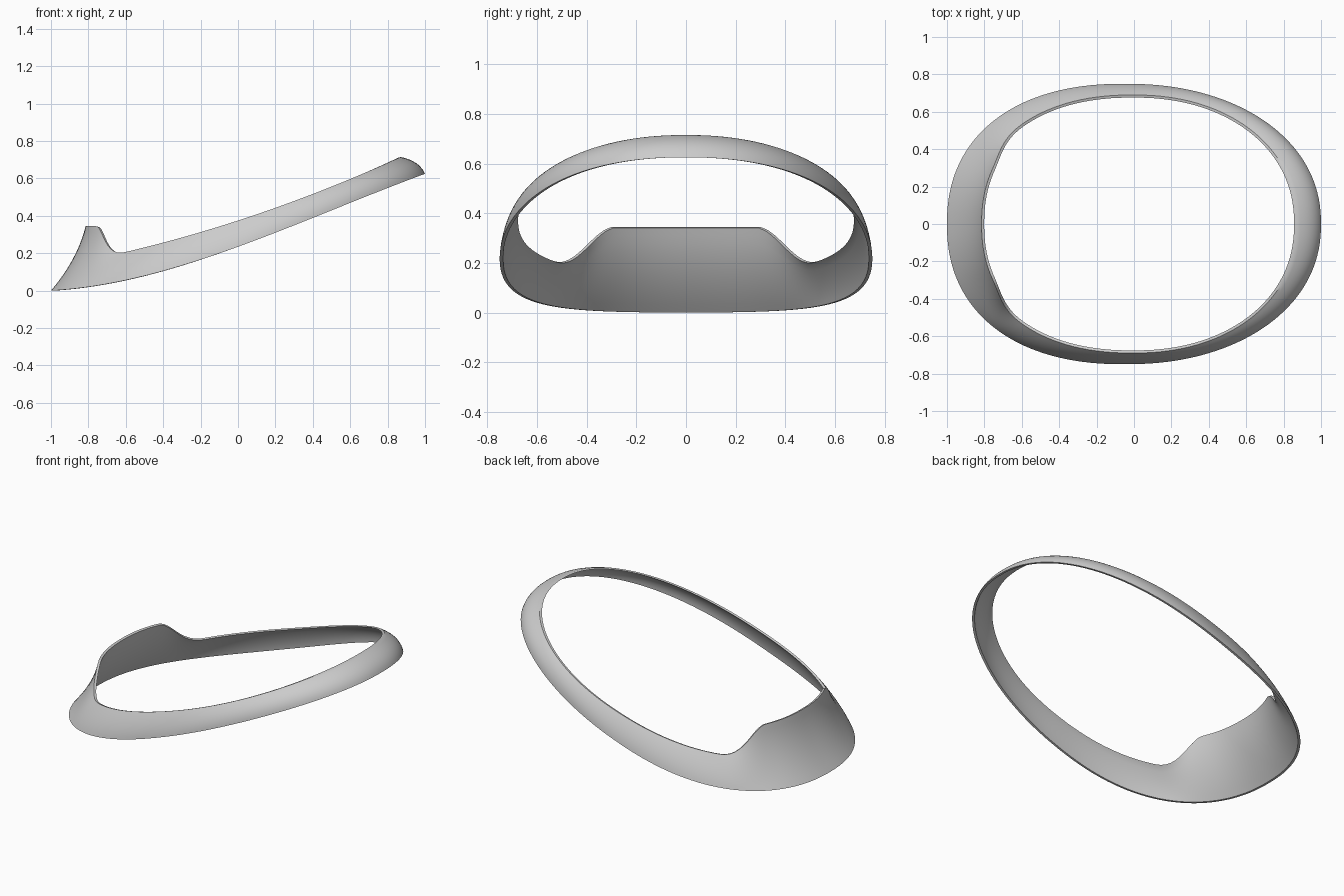
import bpy, bmesh
from math import cos, sin, pi, copysign
from mathutils import Vector

if "Cube" in bpy.data.objects:
    bpy.data.objects.remove(bpy.data.objects["Cube"])

AROUND, RISE, WALL = 144, 10, 0.014
UP = Vector((0, 0, 1))


def superellipse(t, exponent=2.2):
    c, s = cos(t), sin(t)
    return (copysign(abs(c) ** (2 / exponent), c),
            copysign(abs(s) ** (2 / exponent), s))


def smoothstep(v):
    v = max(0.0, min(1.0, v))
    return v * v * (3 - 2 * v)


def bottom_point(t):
    # sweeping lower edge
    c, s = superellipse(t)
    x = c - 0.05 * s * s
    z = 0.235 + 0.3125 * x + 0.0775 * x * x - 0.05 * x * (x * x - 1)
    return Vector((x, 0.75 * s, z))


def rim_point(t):
    # upper edge, with the raised tab at the low end; also returns tab amount
    c, s = superellipse(t)
    x = 0.03 + (0.84 if c > 0 else 0.89) * c - 0.035 * s * s
    y = 0.69 * s
    z = 0.375 + 0.325 * x + 0.0753 * x * x
    tab = smoothstep((0.53 - abs(y)) / 0.24) if c < 0 else 0.0
    return Vector((x + 0.045 * tab, y, z + (0.345 - z) * tab)), tab


def section(t):
    # closed cross-section: up the outer face, over the rim, down the inner face
    low = bottom_point(t)
    high, tab = rim_point(t)
    c = cos(t)
    out = Vector((low.x, low.y / 0.5625, 0)).normalized()
    bulge = 0.01 + 0.008 * max(c, 0) - 0.036 * tab
    lift = 0.012 * max(c, 0)
    outer = []
    for i in range(RISE + 1):
        k = i / RISE
        outer.append(low.lerp(high, k) + (out * bulge + UP * lift) * 4 * k * (1 - k))
    inner = [p - out * WALL for p in reversed(outer)]
    inner[0] -= UP * 0.004
    return outer + inner


# Tilted ring shell
bm = bmesh.new()
rings = [[bm.verts.new(p) for p in section(2 * pi * (i + 0.5) / AROUND)]
         for i in range(AROUND)]
for a, b in zip(rings, rings[1:] + rings[:1]):
    n = len(a)
    for j in range(n):
        k = (j + 1) % n
        bm.faces.new((a[j], b[j], b[k], a[k]))
bmesh.ops.recalc_face_normals(bm, faces=bm.faces)
mesh = bpy.data.meshes.new("ring_shell")
bm.to_mesh(mesh)
bm.free()
ring = bpy.data.objects.new("ring_shell", mesh)
bpy.context.collection.objects.link(ring)
bpy.context.view_layer.objects.active = ring
ring.select_set(True)
bpy.ops.object.shade_smooth_by_angle(angle=0.6)
